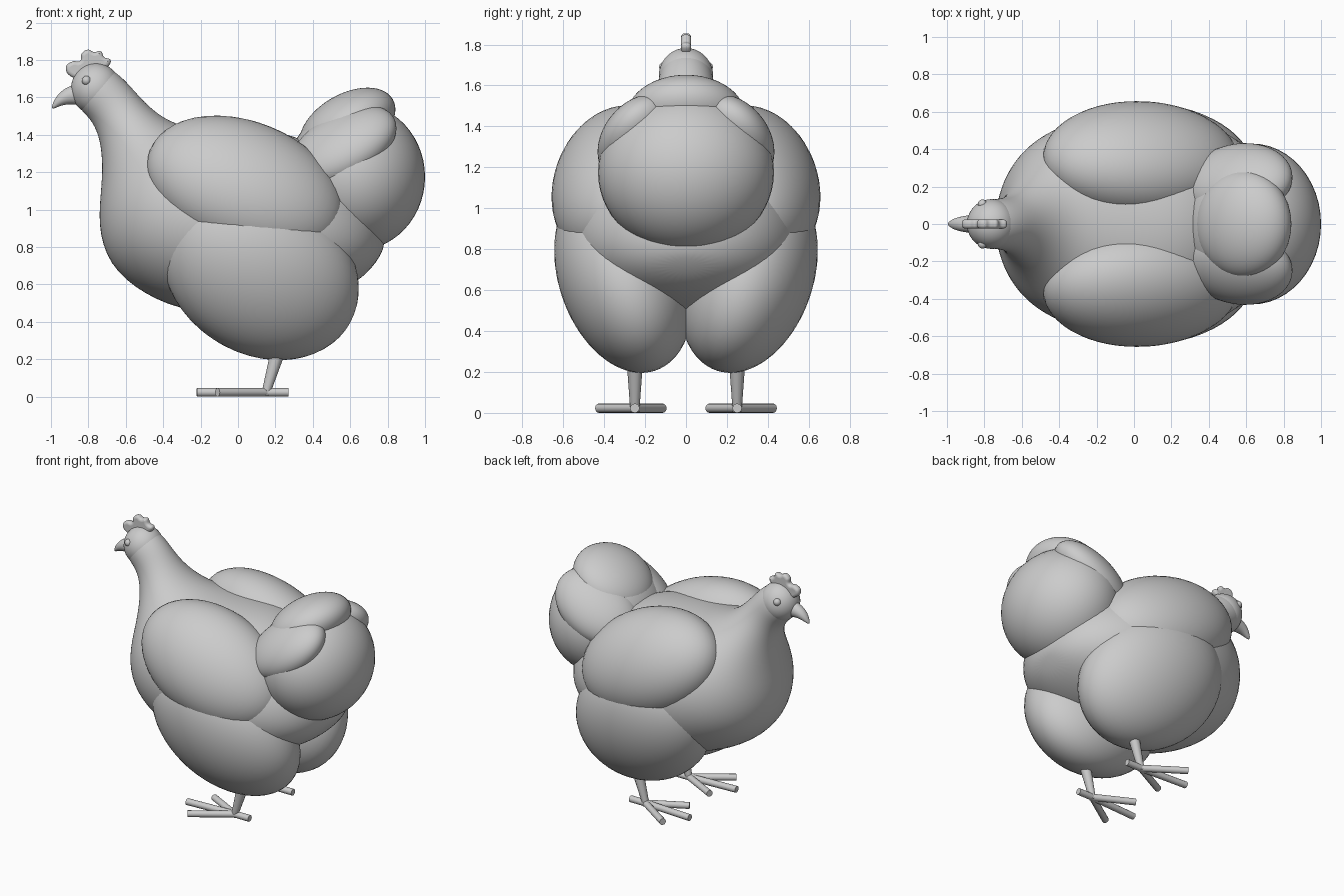
import bpy, bmesh, math
from mathutils import Vector, Matrix

cube = bpy.data.objects.get("Cube")
if cube:
    bpy.data.objects.remove(cube, do_unlink=True)

grey = bpy.data.materials.new("plain grey")
grey.use_nodes = True
COLOUR = (0.6, 0.6, 0.6, 1)
grey.diffuse_color = COLOUR
grey.node_tree.nodes["Principled BSDF"].inputs["Base Color"].default_value = COLOUR


def add_object(name, bm, mirrored=False, subsurf=0):
    mesh = bpy.data.meshes.new(name)
    bmesh.ops.recalc_face_normals(bm, faces=bm.faces[:])
    for f in bm.faces:
        f.smooth = True
    for e in bm.edges:
        e.smooth = e.calc_face_angle(0) < math.radians(50)
    bm.to_mesh(mesh)
    bm.free()
    mesh.materials.append(grey)
    ob = bpy.data.objects.new(name, mesh)
    bpy.context.collection.objects.link(ob)
    if mirrored:
        mod = ob.modifiers.new("mirror", 'MIRROR')
        mod.use_axis = (False, True, False)
        mod.use_mirror_merge = False
    if subsurf:
        mod = ob.modifiers.new("smooth", 'SUBSURF')
        mod.levels = mod.render_levels = subsurf


def ellipsoid(name, centre, radii, roll=0, pitch=0, yaw=0, mirrored=False):
    """Rounded mass, rolled about x, pitched about y, then turned about z."""
    bm = bmesh.new()
    bmesh.ops.create_uvsphere(bm, u_segments=48, v_segments=28, radius=1)
    place = Matrix.Translation(centre)
    for axis, angle in (('Z', yaw), ('Y', pitch), ('X', roll)):
        place = place @ Matrix.Rotation(math.radians(angle), 4, axis)
    bmesh.ops.transform(bm, matrix=place @ Matrix.Diagonal((*radii, 1)), verts=bm.verts)
    add_object(name, bm, mirrored)


def loft(name, sections, sides=24):
    """Elliptic rings, each given by upper x, z, lower x, z and half width."""
    bm = bmesh.new()
    rings = []
    for ux, uz, lx, lz, width in sections:
        top, low = Vector((ux, 0, uz)), Vector((lx, 0, lz))
        mid, half = (top + low) / 2, (top - low) / 2
        ring = []
        for i in range(sides):
            a = math.tau * i / sides
            ring.append(bm.verts.new(mid + half * math.cos(a) + Vector((0, width * math.sin(a), 0))))
        rings.append(ring)
    for r, s in zip(rings, rings[1:]):
        for i in range(sides):
            j = (i + 1) % sides
            bm.faces.new((r[i], r[j], s[j], s[i]))
    bm.faces.new(rings[0])
    bm.faces.new(rings[-1])
    add_object(name, bm, subsurf=2)


def rod(bm, start, end, r1, r2, sides=12):
    """Tapered rod between two points."""
    start, end = Vector(start), Vector(end)
    new = bmesh.ops.create_cone(bm, cap_ends=True, segments=sides, radius1=r1,
                                radius2=r2, depth=(end - start).length)["verts"]
    axis = (end - start).to_track_quat('Z', 'Y').to_matrix().to_4x4()
    axis.translation = (start + end) / 2
    bmesh.ops.transform(bm, matrix=axis, verts=new)


# Neck and body in one sweep, from the head to the rump
loft("body", [
    (-0.75, 1.782, -0.893, 1.64, 0.10),
    (-0.67, 1.75, -0.86, 1.55, 0.134),
    (-0.595, 1.685, -0.805, 1.50, 0.137),
    (-0.52, 1.595, -0.755, 1.43, 0.155),
    (-0.43, 1.51, -0.725, 1.30, 0.22),
    (-0.30, 1.44, -0.73, 1.12, 0.33),
    (-0.10, 1.43, -0.755, 0.92, 0.46),
    (0.10, 1.43, -0.70, 0.70, 0.55),
    (0.30, 1.41, -0.51, 0.54, 0.60),
    (0.50, 1.30, -0.26, 0.44, 0.60),
    (0.68, 1.15, 0.10, 0.44, 0.54),
    (0.78, 0.97, 0.42, 0.50, 0.40),
    (0.79, 0.82, 0.62, 0.60, 0.22),
    (0.76, 0.75, 0.71, 0.68, 0.07),
])

# Head, eyes and beak
ellipsoid("head", (-0.76, 0, 1.645), (0.133, 0.133, 0.138))
ellipsoid("eyes", (-0.81, 0.106, 1.69), (0.025, 0.025, 0.025), mirrored=True)
loft("beak", [
    (-0.82, 1.69, -0.82, 1.55, 0.055),
    (-0.88, 1.672, -0.87, 1.56, 0.05),
    (-0.935, 1.645, -0.915, 1.562, 0.042),
    (-0.975, 1.605, -0.955, 1.552, 0.03),
    (-1.0, 1.545, -0.99, 1.536, 0.008),
], sides=12)

# Comb: a rounded plate with three lobes
outline = [(-0.89, 1.71), (-0.92, 1.76), (-0.885, 1.792), (-0.845, 1.795),
           (-0.835, 1.835), (-0.80, 1.855), (-0.77, 1.842), (-0.735, 1.847),
           (-0.715, 1.815), (-0.682, 1.80), (-0.69, 1.77), (-0.72, 1.75), (-0.78, 1.71)]
curve = bpy.data.curves.new("comb", 'CURVE')
curve.dimensions = '2D'
curve.fill_mode = 'BOTH'
curve.extrude, curve.bevel_depth, curve.offset = 0.005, 0.02, -0.02
curve.bevel_resolution = 4
spline = curve.splines.new('BEZIER')
spline.bezier_points.add(len(outline) - 1)
spline.use_cyclic_u = True
for p, (x, z) in zip(spline.bezier_points, outline):
    p.co = (x, z, 0)
    p.handle_left_type = p.handle_right_type = 'AUTO'
curve.materials.append(grey)
comb = bpy.data.objects.new("comb", curve)
comb.rotation_euler.x = math.pi / 2
bpy.context.collection.objects.link(comb)

# Wings lean inwards at the top, thighs lean inwards at the bottom and back
ellipsoid("wings", (0.04, 0.338, 1.115), (0.55, 0.30, 0.37), roll=30, pitch=22, mirrored=True)
ellipsoid("thighs", (0.12, 0.305, 0.67), (0.56, 0.318, 0.45), roll=-22, pitch=33, yaw=-13,
          mirrored=True)

# Tail: a round mass with three fanned feather lobes on top
ellipsoid("tail", (0.63, 0, 1.175), (0.37, 0.43, 0.395))
ellipsoid("middle_tail_feather", (0.585, 0, 1.45), (0.28, 0.29, 0.168), pitch=-30)
ellipsoid("side_tail_feathers", (0.56, 0.225, 1.335), (0.315, 0.23, 0.15), roll=-35, pitch=-30,
          mirrored=True)

# Legs and toes
bm = bmesh.new()
rod(bm, (0.225, 0.25, 0.28), (0.146, 0.25, 0.008), 0.042, 0.022)
add_object("legs", bm, mirrored=True)
bm = bmesh.new()
for tip in ((-0.22, 0.27), (-0.11, 0.425), (-0.11, 0.115), (0.27, 0.25)):
    rod(bm, (0.15, 0.25, 0.023), (*tip, 0.023), 0.023, 0.023)
add_object("toes", bm, mirrored=True)
